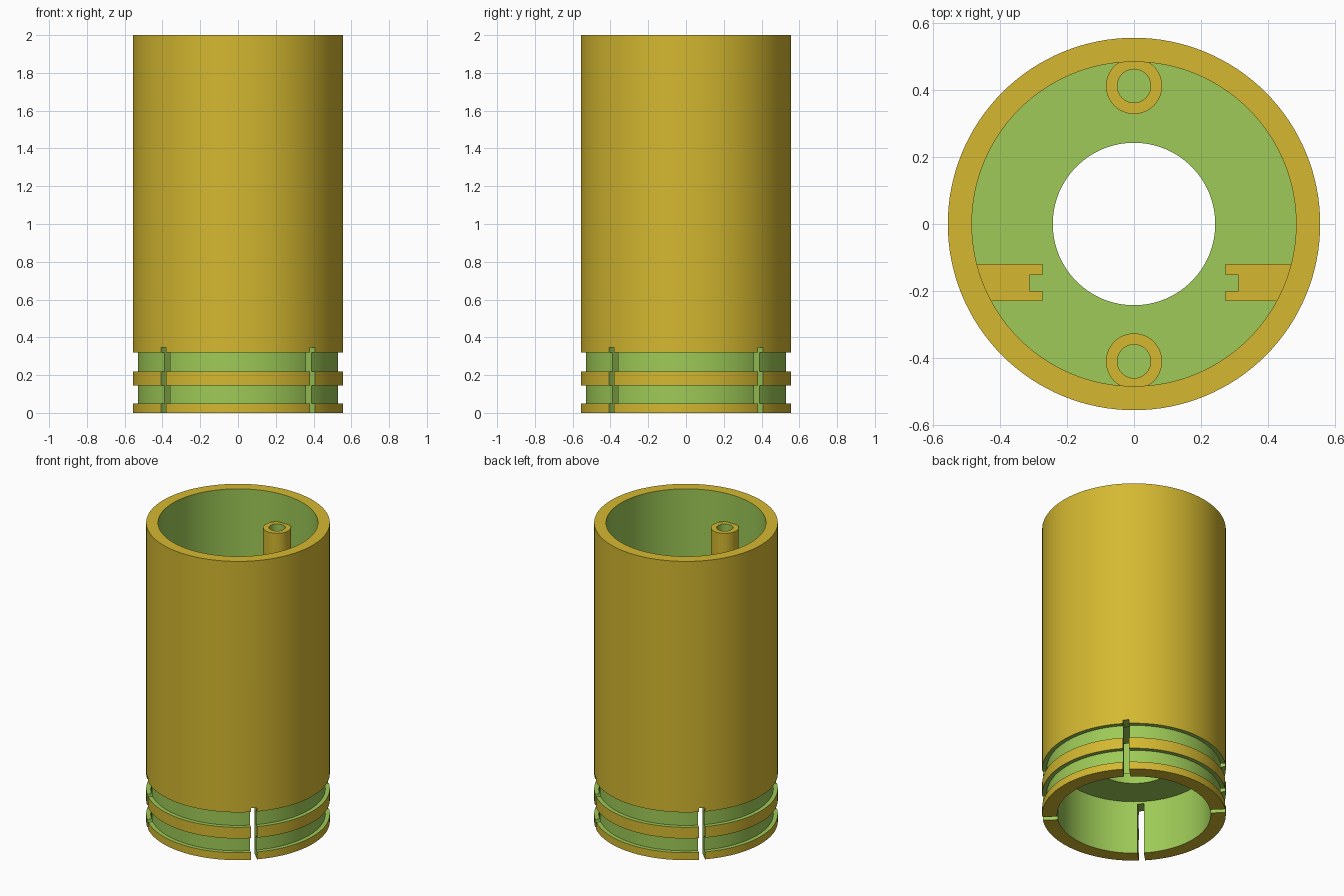
import bpy, bmesh, math
from mathutils import Matrix

old = bpy.data.objects.get("Cube")
if old:
    bpy.data.objects.remove(old, do_unlink=True)


def make_material(name, rgb):
    mat = bpy.data.materials.new(name)
    mat.use_nodes = True
    mat.diffuse_color = (*rgb, 1)
    mat.node_tree.nodes["Principled BSDF"].inputs["Base Color"].default_value = (*rgb, 1)
    return mat


MATERIALS = [make_material("mustard yellow", (0.66, 0.48, 0.03)),
             make_material("leaf green", (0.34, 0.59, 0.095))]
YELLOW, GREEN = 0, 1


def finish(bm, name):
    bmesh.ops.recalc_face_normals(bm, faces=bm.faces)
    mesh = bpy.data.meshes.new(name)
    bm.to_mesh(mesh)
    bm.free()
    for mat in MATERIALS:
        mesh.materials.append(mat)
    obj = bpy.data.objects.new(name, mesh)
    bpy.context.collection.objects.link(obj)
    return obj


def activate(obj):
    bpy.ops.object.select_all(action='DESELECT')
    obj.select_set(True)
    bpy.context.view_layer.objects.active = obj


def smooth(obj):
    activate(obj)
    bpy.ops.object.shade_smooth_by_angle(angle=math.radians(35))


def lathe(name, profile, segments, center=(0, 0)):
    """Spin a closed profile of (radius, z, colour of the edge that follows)."""
    bm = bmesh.new()
    rings = []
    for i in range(segments):
        a = math.tau * i / segments
        rings.append([bm.verts.new((center[0] + r * math.cos(a),
                                    center[1] + r * math.sin(a), z))
                      for r, z, _ in profile])
    n = len(profile)
    for i, ring in enumerate(rings):
        after = rings[(i + 1) % segments]
        for j in range(n):
            k = (j + 1) % n
            face = bm.faces.new((ring[j], after[j], after[k], ring[k]))
            face.material_index = profile[j][2]
    return finish(bm, name)


OUTER, GROOVE, BORE, SOCKET, HOLE = 0.557, 0.53, 0.485, 0.466, 0.243
HEIGHT, SHELF_LOW, SHELF_TOP = 2.0, 0.36, 0.43

# Tube with two outer grooves, an inner shelf and a lower socket
tube = lathe("tube_body", [
    (OUTER, 0, YELLOW), (OUTER, 0.05, GREEN),
    (GROOVE, 0.05, GREEN), (GROOVE, 0.145, GREEN),
    (OUTER, 0.145, YELLOW), (OUTER, 0.22, GREEN),
    (GROOVE, 0.22, GREEN), (GROOVE, 0.32, GREEN),
    (OUTER, 0.32, YELLOW), (OUTER, HEIGHT, YELLOW),
    (BORE, HEIGHT, GREEN), (BORE, SHELF_TOP, GREEN),
    (HOLE, SHELF_TOP, GREEN), (HOLE, SHELF_LOW, GREEN),
    (SOCKET, SHELF_LOW, GREEN), (SOCKET, 0, YELLOW)], 128)

# Four diagonal slots through the lower wall
bm = bmesh.new()
for i in range(4):
    place = (Matrix.Rotation(math.radians(45 + 90 * i), 4, 'Z')
             @ Matrix.Translation((0.52, 0, 0.12))
             @ Matrix.Diagonal((0.2, 0.038, 0.45, 1)))
    bmesh.ops.create_cube(bm, size=1, matrix=place)
for face in bm.faces:
    face.material_index = GREEN
cutter = finish(bm, "slot_cutter")
cutter.hide_render = True
activate(tube)
mod = tube.modifiers.new("slots", 'BOOLEAN')
mod.operation = 'DIFFERENCE'
mod.solver = 'EXACT'
mod.object = cutter
bpy.ops.object.modifier_apply(modifier=mod.name)
bpy.data.objects.remove(cutter, do_unlink=True)
smooth(tube)

# Hollow screw posts at front and back
for label, y in (("front", -0.411), ("back", 0.413)):
    post = lathe(label + "_screw_post", [
        (0.084, SHELF_TOP - 0.01, YELLOW), (0.084, 1.81, YELLOW),
        (0.05, 1.81, GREEN), (0.05, SHELF_TOP - 0.01, YELLOW)], 48, (0, y))
    smooth(post)


# Notched side rails, anchored in the wall
def rail(name, side, low, high):
    outline = [(0.5, -0.23), (0.273, -0.23), (0.273, -0.2), (0.313, -0.2),
               (0.313, -0.152), (0.273, -0.152), (0.273, -0.12), (0.5, -0.12)]
    bm = bmesh.new()
    rows = [[bm.verts.new((side * x, y, z)) for x, y in outline] for z in (low, high)]
    bm.faces.new(rows[0])
    bm.faces.new(rows[1])
    n = len(outline)
    for i in range(n):
        k = (i + 1) % n
        face = bm.faces.new((rows[0][i], rows[0][k], rows[1][k], rows[1][i]))
        face.material_index = GREEN if i in (2, 3, 4) else YELLOW
    return finish(bm, name)


rail("left_rail", 1, SHELF_TOP - 0.01, 1.2)
rail("right_rail", -1, SHELF_TOP - 0.01, 1.2)
